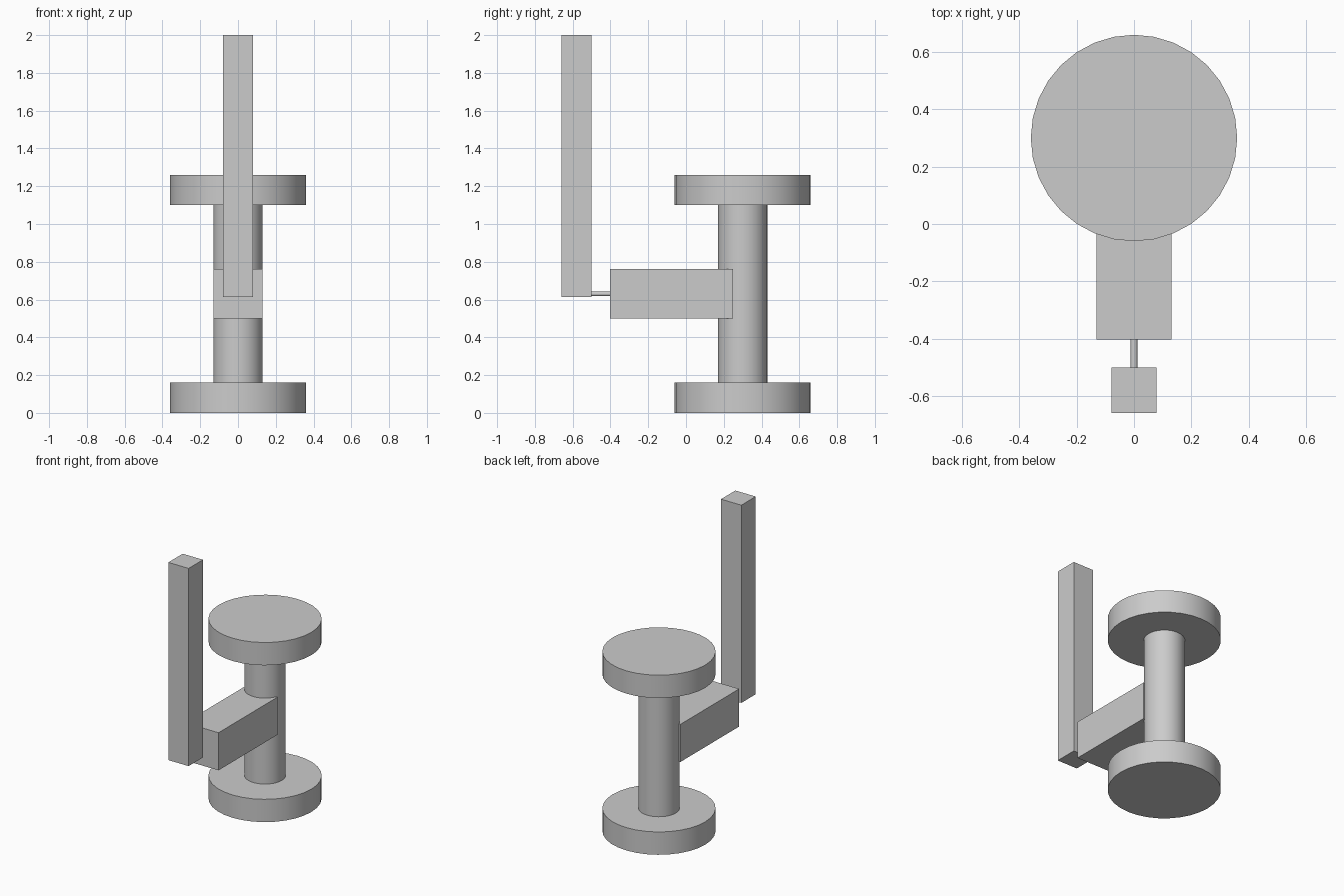
import bpy
import math

if "Cube" in bpy.data.objects:
    bpy.data.objects.remove(bpy.data.objects["Cube"])

AXIS_Y = 0.30  # spool centre


def finish(name):
    obj = bpy.context.object
    obj.name = name
    bpy.ops.object.transform_apply(location=False, rotation=True, scale=True)
    return obj


def box(name, x, y, z):
    lo, hi = zip(x, y, z)
    bpy.ops.mesh.primitive_cube_add(size=1, location=[(a + b) / 2 for a, b in zip(lo, hi)])
    bpy.context.object.scale = [b - a for a, b in zip(lo, hi)]
    return finish(name)


def cylinder(name, radius, length, location, rotation=(0, 0, 0)):
    bpy.ops.mesh.primitive_cylinder_add(vertices=32, radius=radius, depth=length,
                                        location=location, rotation=rotation)
    obj = finish(name)
    bpy.ops.object.shade_smooth_by_angle(angle=math.radians(30))
    return obj


# Spool: two discs joined by a column
for name, z in (("bottom_disc", 0.08), ("top_disc", 1.18)):
    cylinder(name, 0.36, 0.16, (0, AXIS_Y, z))
cylinder("column", 0.131, 0.94, (0, AXIS_Y, 0.63))

# Arm reaching forward from the column
box("arm", (-0.131, 0.131), (-0.403, 0.25), (0.499, 0.763))

# Thin pin and upright lever
cylinder("pin", 0.012, 0.12, (0, -0.45, 0.63), (math.pi / 2, 0, 0))
box("lever", (-0.079, 0.079), (-0.66, -0.501), (0.613, 2.0))
